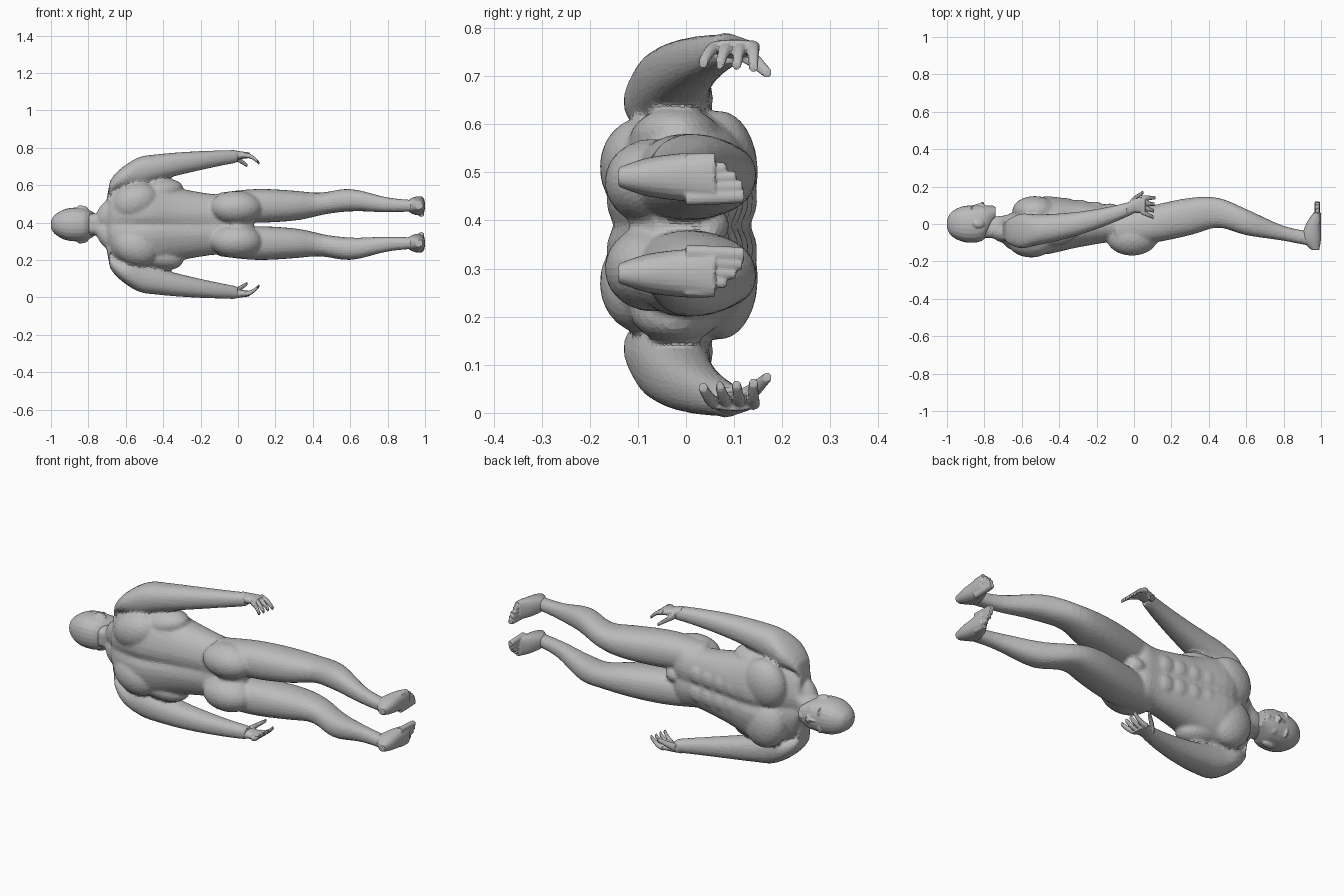
import bpy, bmesh, math
from mathutils import Matrix, Vector

default_cube = bpy.data.objects.get("Cube")
if default_cube:
    bpy.data.objects.remove(default_cube, do_unlink=True)

MIDDLE = 0.39                     # height of the symmetry plane of the lying figure
SIDES = {"upper": 1, "lower": -1}

GREY = (0.5, 0.5, 0.5, 1)
clay = bpy.data.materials.new("clay_grey")
clay.use_nodes = True
clay.diffuse_color = GREY
clay.node_tree.nodes["Principled BSDF"].inputs["Base Color"].default_value = GREY


def blend(before, start, end, after, t):
    """Catmull-Rom blend between two stations."""
    return [q + t / 2 * (r - p + t * (2 * p - 5 * q + 4 * r - s + t * (3 * (q - r) + s - p)))
            for p, q, r, s in zip(before, start, end, after)]


def refine(stations, steps=4):
    """Fill in smooth stations between the given ones."""
    padded = [stations[0], *stations, stations[-1]]
    rows = []
    for four in zip(padded, padded[1:], padded[2:], padded[3:]):
        rows += [blend(*four, step / steps) for step in range(steps)]
    return rows + [stations[-1]]


def loft(bm, stations, side=1, offset=lambda along: 0, along_y=False, groove=0, sides=24):
    """Skin rounded rings; a station is (along, centre, depth radius, width radius)."""
    rings = []
    for along, centre, depth, width in refine(stations):
        ring = []
        for k in range(sides):
            angle = math.tau * k / sides
            square = 1 + 0.05 * math.sin(2 * angle) ** 2
            across = width * square * math.sin(angle)
            dent = 1 - groove * math.exp(-(across / 0.03) ** 2)
            out = centre + depth * square * dent * math.cos(angle)
            z = side * (offset(along) + across)
            ring.append(bm.verts.new((out, along, z) if along_y else (along, out, z)))
        rings.append(ring)
    for first, second in zip(rings, rings[1:]):
        for k in range(sides):
            bm.faces.new((first[k - 1], first[k], second[k], second[k - 1]))
    bm.faces.new(rings[0])
    bm.faces.new(rings[-1])


def bulge(bm, place, size, side=1, turn=0):
    """Add an oval muscle or facial feature."""
    x, y, z = place
    matrix = (Matrix.Translation((x, y, side * z)) @ Matrix.Rotation(side * turn, 4, "Y")
              @ Matrix.Diagonal(Vector(size)).to_4x4())
    bmesh.ops.create_icosphere(bm, subdivisions=3, radius=1, matrix=matrix)


def finish(name, bm, voxel, smoothing=2, detail=0.3):
    """Fuse the overlapping shapes into one faceted skin."""
    bmesh.ops.recalc_face_normals(bm, faces=bm.faces[:])
    mesh = bpy.data.meshes.new(name)
    bm.to_mesh(mesh)
    bm.free()
    mesh.materials.append(clay)
    part = bpy.data.objects.new(name, mesh)
    part.location.z = MIDDLE
    bpy.context.collection.objects.link(part)
    fuse = part.modifiers.new("fuse", "REMESH")
    fuse.mode = "VOXEL"
    fuse.voxel_size = voxel
    soften = part.modifiers.new("soften", "SMOOTH")
    soften.iterations = smoothing
    facet = part.modifiers.new("facet", "DECIMATE")
    facet.ratio = detail


def arm_station(t):
    """Arm from shoulder to wrist: bends forward and tapers evenly."""
    radius = 0.1 - 0.065 * t
    return (0.7 * t - 0.7, 0.13 * t * t - 0.04,
            radius * min(1, 0.5 + 4 * t), 0.95 * radius * min(1, 0.3 + 3 * t))


def arm_offset(x):
    return 0.12 + 0.245 * max(0, x / 0.7 + 1) ** 0.3


def leg_offset(x):
    return 0.1 + 0.03 * math.exp(-((x - 0.6) / 0.15) ** 2)


# Torso and neck, with a groove along the spine
body = bmesh.new()
loft(body, [(-.82, -.02, .06, .06), (-.72, -.02, .07, .07), (-.66, -.04, .1, .19),
            (-.5, -.01, .16, .24), (-.3, 0, .13, .19), (-.1, 0, .1, .16),
            (0, -.02, .11, .18), (.08, -.02, .05, .1)], groove=0.12, sides=40)

# Limbs and paired muscles
for side in SIDES.values():
    loft(body, [arm_station(step / 8) for step in range(9)], side, arm_offset)
    loft(body, [(-.1, -.03, .08, .07), (.1, 0, .1, .09), (.3, .04, .1, .08), (.45, .06, .08, .06),
                (.6, .01, .07, .06), (.8, -.05, .04, .04), (.95, -.08, .04, .03)],
         side, leg_offset)
    buttock = bulge(body, (-.01, -.07, .09), (.14, .1, .09), side)
    chest = bulge(body, (-.53, .07, .11), (.12, .08, .13), side, turn=.3)
    shoulder_blade = bulge(body, (-.55, -.09, .12), (.13, .09, .1), side, turn=-.4)
    flank = bulge(body, (-.45, -.02, .17), (.16, .1, .07), side, turn=-.2)
    kneecap = bulge(body, (.42, .1, .11), (.05, .04, .04), side)
    neck_slope = bulge(body, (-.69, -.05, .06), (.06, .05, .09), side, turn=.6)
    for row in range(4):
        bulge(body, (.08 * row - .37, .11 - .01 * row, .05), (.05, .03, .05), side)
groin = bulge(body, (.03, .05, 0), (.05, .04, .04))
finish("body", body, voxel=0.008, smoothing=10, detail=0.15)

# Head with face and ears
head = bmesh.new()
loft(head, [(-1, 0, .02, .02), (-.98, 0, .06, .05), (-.93, 0, .09, .08), (-.87, 0, .1, .09),
            (-.8, .01, .09, .08), (-.74, .06, .03, .04)])
nose_bridge = bulge(head, (-.83, .09, 0), (.03, .02, .01))
nose_tip = bulge(head, (-.81, .1, 0), (.01, .02, .02))
lips = bulge(head, (-.78, .08, 0), (.01, .02, .03))
chin = bulge(head, (-.76, .08, 0), (.02, .02, .02))
for side in SIDES.values():
    brow = bulge(head, (-.87, .08, .04), (.01, .02, .03), side)
    cheek = bulge(head, (-.81, .06, .04), (.03, .03, .03), side)
    ear = bulge(head, (-.83, 0, .09), (.03, .02, .01), side, turn=.2)
finish("head", head, voxel=0.005)

for label, side in SIDES.items():
    # Hand: flat palm, four fingers curling inward and a thumb
    hand = bmesh.new()
    loft(hand, [(-.04, .08, .03, .03), (.02, .1, .04, .02), (.06, .1, .05, .015)],
         side, lambda x: 0.37)
    for finger in range(4):
        knuckle, spread = 0.065 + 0.025 * finger, 0.01 * finger - 0.03
        reach = 0.065 + 0.003 * finger
        loft(hand, [(0.04 + reach * t, knuckle + spread * t, 0.014 - 0.004 * t, 0.014 - 0.004 * t)
                    for t in (0, 0.5, 1)], side, lambda x: 0.37 - 8 * (x - 0.04) ** 2)
    loft(hand, [(-.02, .11, .02, .02), (.01, .14, .015, .015), (.05, .17, .01, .01)],
         side, lambda x: 0.35 - 0.7 * x)
    finish(label + "_hand", hand, voxel=0.004)

    # Foot: heel to ball, then toes shrinking outward
    foot = bmesh.new()
    loft(foot, [(-.14, .97, .02, .02), (-.08, .95, .05, .04), (0, .96, .04, .05),
                (.06, .98, .02, .05)], side, lambda y: 0.1, along_y=True)
    for toe in range(5):
        tip, radius = 0.12 - 0.004 * toe * toe, 0.015 - 0.001 * toe
        loft(foot, [(0, 0.98, radius, radius), (tip - 0.01, 0.98, radius, radius),
                    (tip, 0.985, radius / 2, radius / 2)],
             side, lambda y: 0.06 + 0.02 * toe + 0.04 * (y - 0.1), along_y=True)
    finish(label + "_foot", foot, voxel=0.004)
